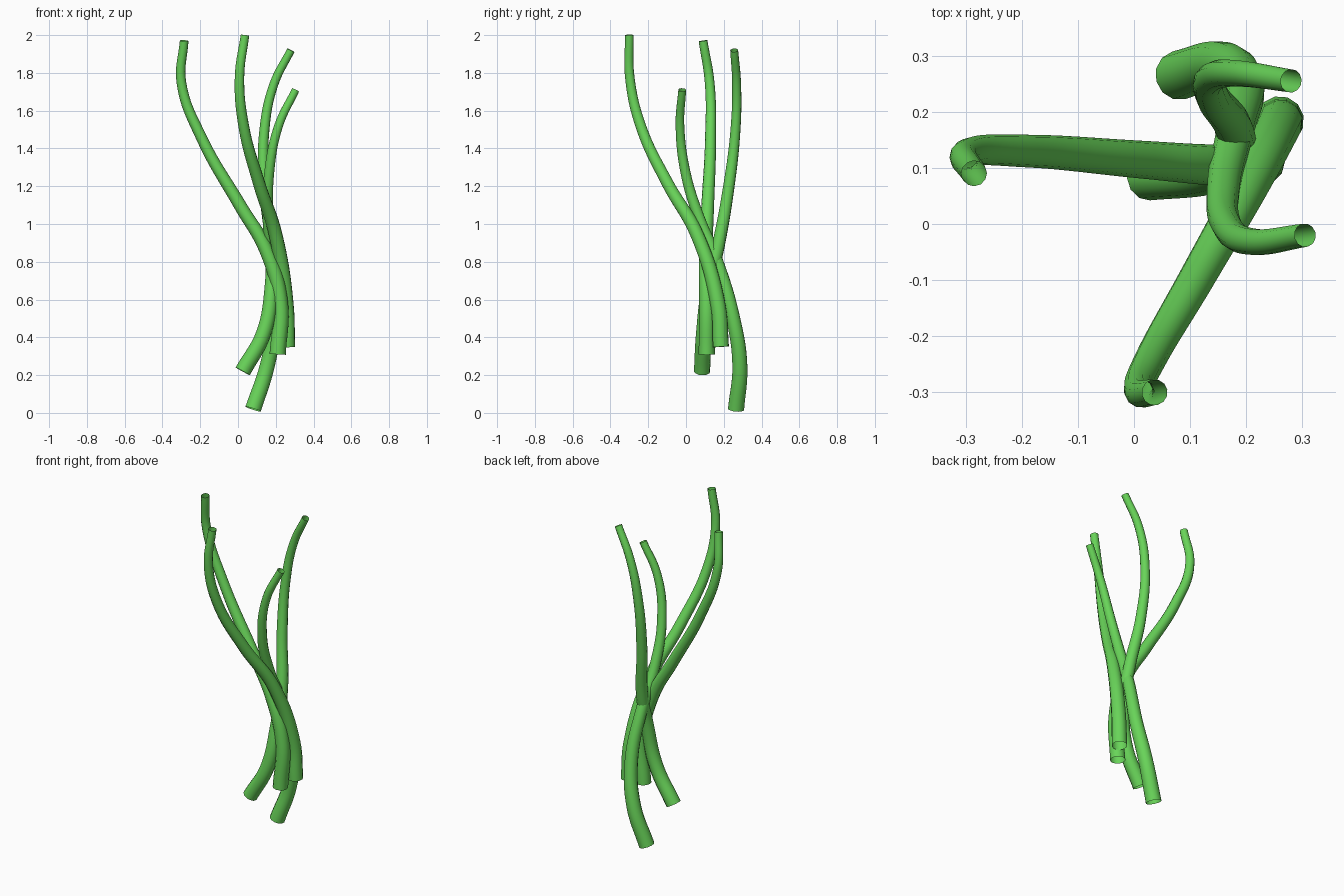
import bpy
from mathutils import Vector

cube = bpy.data.objects.get("Cube")
if cube:
    bpy.data.objects.remove(cube, do_unlink=True)

# Single stem colour
green = bpy.data.materials.new("stem_green")
green.use_nodes = True
colour = (0.14, 0.66, 0.10, 1)
green.diffuse_color = colour
green.node_tree.nodes["Principled BSDF"].inputs["Base Color"].default_value = colour


def stem(name, path, base_radius, tip_radius):
    """Tapered open tube swept along a smooth path from base to tip."""
    curve = bpy.data.curves.new(name, "CURVE")
    curve.dimensions = "3D"
    curve.bevel_depth = 1
    curve.bevel_resolution = 4
    curve.resolution_u = 8
    spline = curve.splines.new("BEZIER")
    spline.bezier_points.add(len(path) - 1)
    points = [Vector(p) for p in path]
    steps = [0]
    for a, b in zip(points, points[1:]):
        steps.append(steps[-1] + (b - a).length)
    for bp, p, s in zip(spline.bezier_points, points, steps):
        bp.co = p
        bp.handle_left_type = bp.handle_right_type = "AUTO"
        bp.radius = base_radius + (tip_radius - base_radius) * s / steps[-1]
    obj = bpy.data.objects.new(name, curve)
    bpy.context.collection.objects.link(obj)
    curve.materials.append(green)
    # Turn the sweep into a smooth mesh
    bpy.ops.object.select_all(action="DESELECT")
    obj.select_set(True)
    bpy.context.view_layer.objects.active = obj
    bpy.ops.object.convert(target="MESH")
    bpy.ops.object.shade_smooth()


# Stem leaning to the right side
stem("right_stem", [(.21, .11, .31), (.225, .11, .58), (.15, .105, .86), (.01, .115, 1.1),
                    (-.19, .13, 1.45), (-.30, .125, 1.75), (-.285, .09, 1.97)], .043, .023)

# Stem leaning to the front
stem("front_stem", [(.26, .185, .35), (.255, .17, .57), (.20, .06, .94), (.11, -.10, 1.22),
                    (.03, -.24, 1.52), (.008, -.298, 1.78), (.037, -.30, 2.0)], .043, .023)

# Stem rising at the back
stem("back_stem", [(.025, .085, .22), (.135, .093, .42), (.178, .12, .67), (.178, .17, .88),
                   (.14, .227, 1.2), (.14, .262, 1.5), (.19, .268, 1.74), (.28, .255, 1.92)], .043, .021)

# Shorter stem on the left
stem("left_stem", [(.08, .265, .02), (.155, .285, .25), (.195, .25, .5), (.18, .165, .8),
                   (.16, .07, 1.03), (.165, -.002, 1.27), (.215, -.032, 1.52), (.305, -.02, 1.71)], .044, .021)
